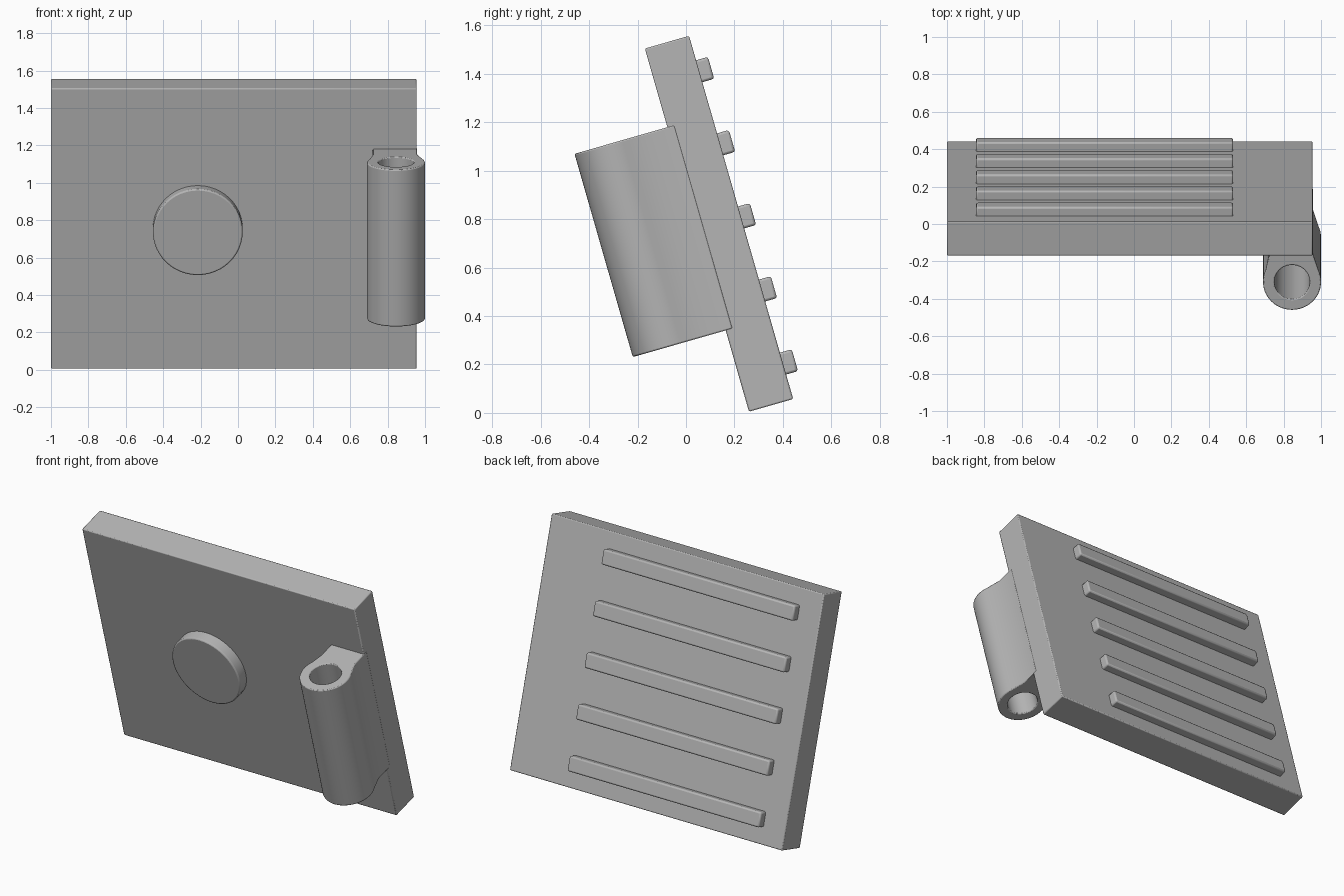
import bpy, bmesh, math
from mathutils import Vector, Matrix

cube = bpy.data.objects.get("Cube")
if cube:
    bpy.data.objects.remove(cube, do_unlink=True)

TILT = math.radians(16)
ORIGIN = (0, 0.26, 0.005)      # lower front edge of the leaning plate
HEIGHT, THICK = 1.56, 0.19

grey = bpy.data.materials.new("plain grey")
grey.use_nodes = True
colour = (0.46, 0.46, 0.46, 1)
grey.diffuse_color = colour
grey.node_tree.nodes["Principled BSDF"].inputs["Base Color"].default_value = colour


def finish(name, bm, bevel):
    """Turn a mesh made in the plate's own frame into a leaning object."""
    bmesh.ops.recalc_face_normals(bm, faces=bm.faces)
    mesh = bpy.data.meshes.new(name)
    bm.to_mesh(mesh)
    bm.free()
    mesh.materials.append(grey)
    obj = bpy.data.objects.new(name, mesh)
    bpy.context.collection.objects.link(obj)
    obj.location = ORIGIN
    obj.rotation_euler.x = TILT
    mod = obj.modifiers.new("soft edges", 'BEVEL')
    mod.width, mod.segments = bevel, 2
    mod.limit_method = 'ANGLE'
    mod.angle_limit = math.radians(50)
    bpy.ops.object.select_all(action='DESELECT')
    obj.select_set(True)
    bpy.context.view_layer.objects.active = obj
    bpy.ops.object.shade_smooth_by_angle(angle=math.radians(35))
    return obj


def box(name, low, high, bevel):
    low, high = Vector(low), Vector(high)
    bm = bmesh.new()
    size = Matrix.Diagonal((*(high - low), 1))
    bmesh.ops.create_cube(bm, size=1, matrix=Matrix.Translation((low + high) / 2) @ size)
    return finish(name, bm, bevel)


# Main plate
box("plate", (-1, 0, 0), (0.955, THICK, HEIGHT), 0.006)

# Cross ribs on the back
for i in range(5):
    v = 0.105 + i * 0.314
    box(f"back_rib_{i + 1}", (-0.845, THICK - 0.02, v), (0.53, 0.241, v + 0.094), 0.01)

# Round button on the front
bm = bmesh.new()
turn = Matrix.Translation((-0.215, -0.025, HEIGHT / 2)) @ Matrix.Rotation(math.pi / 2, 4, 'X')
bmesh.ops.create_cone(bm, cap_ends=True, segments=48, radius1=0.24, radius2=0.24,
                      depth=0.09, matrix=turn)
finish("front_button", bm, 0.008)

# Hinge knuckle: a barrel with a neck to the plate and a bore right through
CX, CY, R, BORE = 0.845, -0.244, 0.155, 0.095
LOW, HIGH = 0.349, 1.222


def ring(radius, start, end, count):
    step = (end - start) / count
    return [(CX + radius * math.cos(start + i * step), CY + radius * math.sin(start + i * step))
            for i in range(count + 1)]


rise = math.radians(25)
outline = [(0.957, 0.03), (0.72, 0.03), (0.72, -0.10)]
outline += ring(R, math.pi - rise, 2 * math.pi + rise, 36)
outline += [(0.957, -0.09)]
bore = ring(BORE, 0, 2 * math.pi, 24)[:-1]

bm = bmesh.new()
for loop in (outline, bore):
    verts = [bm.verts.new((x, y, LOW)) for x, y in loop]
    for a, b in zip(verts, verts[1:] + verts[:1]):
        bm.edges.new((a, b))
bmesh.ops.triangle_fill(bm, use_beauty=True, edges=bm.edges[:])
grown = bmesh.ops.extrude_face_region(bm, geom=bm.faces[:], use_keep_orig=True)
top = [g for g in grown["geom"] if isinstance(g, bmesh.types.BMVert)]
bmesh.ops.translate(bm, verts=top, vec=(0, 0, HIGH - LOW))
finish("hinge_knuckle", bm, 0.006)
